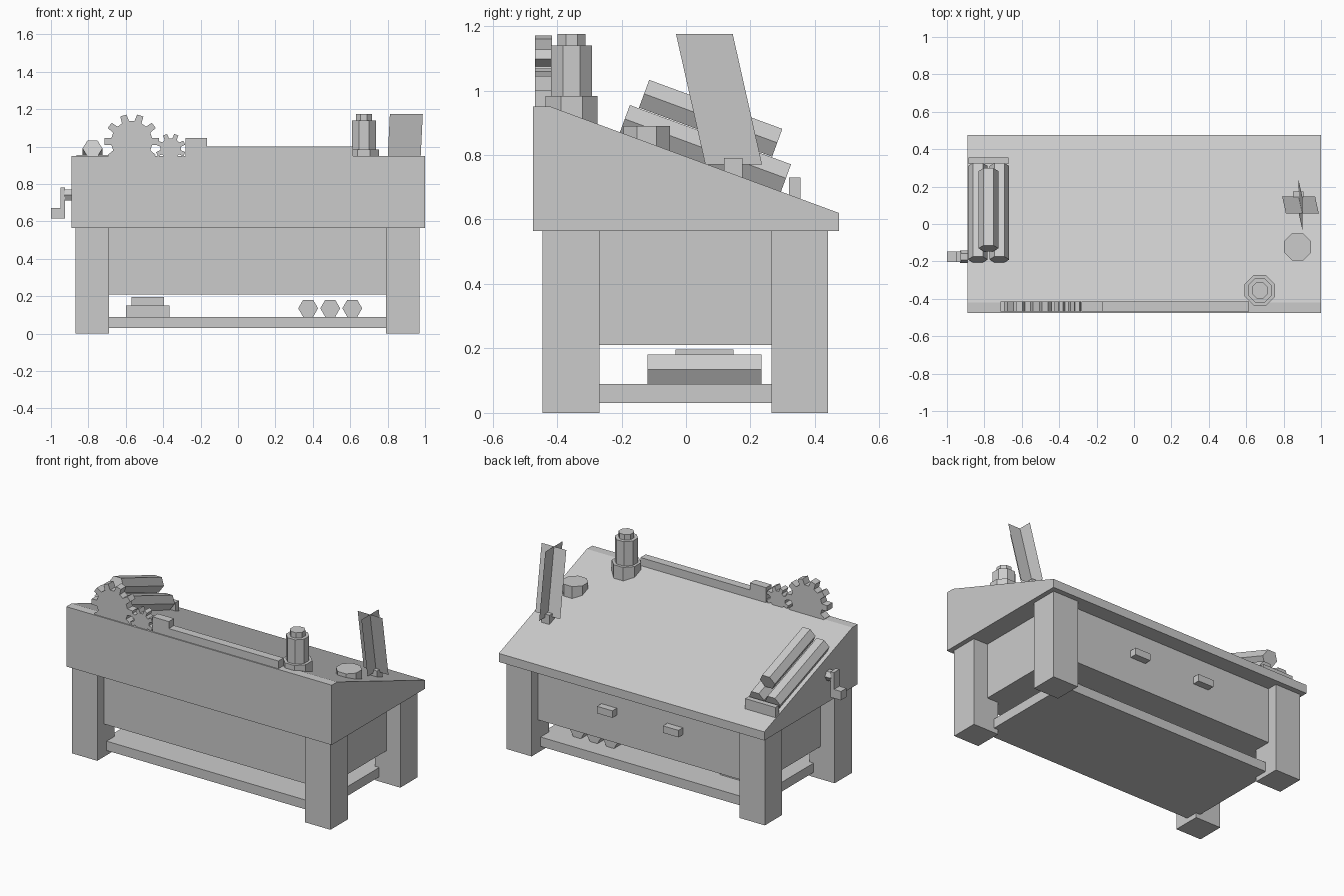
import bpy, bmesh
from math import cos, sin, pi
from mathutils import Vector

cube = bpy.data.objects.get("Cube")
if cube:
    bpy.data.objects.remove(cube)

grey = bpy.data.materials.new("plain_grey")
grey.use_nodes = True
GREY = (0.6, 0.6, 0.6, 1)
grey.diffuse_color = GREY
grey.node_tree.nodes["Principled BSDF"].inputs["Base Color"].default_value = GREY
X, Y = Vector((1, 0, 0)), Vector((0, 1, 0))


def finish(name, bm):
    bmesh.ops.recalc_face_normals(bm, faces=bm.faces)
    mesh = bpy.data.meshes.new(name)
    bm.to_mesh(mesh)
    bm.free()
    mesh.materials.append(grey)
    obj = bpy.data.objects.new(name, mesh)
    bpy.context.collection.objects.link(obj)
    return obj


def prism(name, outline, start, end, u=X):
    """Sweep a 2D outline from start to end; u is the outline's first axis."""
    start, end = Vector(start), Vector(end)
    v = (end - start).normalized().cross(u)
    bm = bmesh.new()
    a, b = [[bm.verts.new(o + u * p + v * q) for p, q in outline] for o in (start, end)]
    bm.faces.new(a[::-1])
    bm.faces.new(b)
    for i in range(len(a)):
        j = (i + 1) % len(a)
        bm.faces.new((a[i], a[j], b[j], b[i]))
    return finish(name, bm)


def box(name, x, y, z):
    outline = [(x[0], y[0]), (x[1], y[0]), (x[1], y[1]), (x[0], y[1])]
    return prism(name, outline, (0, 0, z[0]), (0, 0, z[1]))


def hexagon(r):
    return [(r * cos(i * pi / 3), r * sin(i * pi / 3)) for i in range(6)]


def octagon(apothem):
    r = apothem / cos(pi / 8)
    return [(r * cos((i + 0.5) * pi / 4), r * sin((i + 0.5) * pi / 4)) for i in range(8)]


def gear(name, x, z, teeth, root, tip):
    """Spur gear facing the front, with a gap between teeth straight up."""
    step = 2 * pi / teeth
    outline = []
    for i in range(teeth):
        mid = pi / 2 + (i + 0.5) * step
        for offset, r in ((-0.29, root), (-0.19, tip), (0.19, tip), (0.29, root)):
            outline.append((r * cos(mid + offset * step), r * sin(mid + offset * step)))
    prism(name, outline, (x, -0.415, z), (x, -0.468, z))


# Sloping desk top, cabinet and low shelf
prism("sloping_top", [(-0.475, 0.565), (0.475, 0.565), (0.475, 0.62),
                      (-0.42, 0.95), (-0.475, 0.95)], (-0.89, 0, 0), (1, 0, 0), Y)
box("cabinet", (-0.77, 0.87), (-0.375, 0.375), (0.21, 0.565))
box("low_shelf", (-0.72, 0.82), (-0.35, 0.35), (0.03, 0.09))

# Four square legs
for side, x in (("right", -0.78), ("left", 0.88)):
    for end, y in (("front", -0.357), ("back", 0.353)):
        box(f"{end}_{side}_leg", (x - 0.09, x + 0.09), (y - 0.088, y + 0.088), (0, 0.565))

# Drawer handles on the back
for side, x in (("right", -0.185), ("left", 0.285)):
    box(f"{side}_drawer_handle", (x - 0.055, x + 0.055), (0.37, 0.42), (0.39, 0.435))

# Gear train and rail along the top front edge
gear("large_gear", -0.568, 1.027, 10, 0.11, 0.147)
gear("small_gear", -0.36, 0.99, 8, 0.055, 0.08)
box("rail_block", (-0.28, -0.165), (-0.468, -0.415), (0.93, 1.045))
box("rail", (-0.165, 0.615), (-0.468, -0.415), (0.93, 1.0))

# Stepped octagonal bottle and low round pot
for part, apothem, low, high in (("base", 0.081, 0.86, 0.983), ("body", 0.064, 0.98, 1.14),
                                 ("cap", 0.043, 1.14, 1.175)):
    prism(f"bottle_{part}", octagon(apothem), (0.673, -0.355, low), (0.673, -0.355, high))
prism("low_pot", octagon(0.072), (0.875, -0.122, 0.78), (0.875, -0.122, 0.89))

# Leaning feather: two crossed vanes in a small holder
foot, tip = Vector((0.88, 0.148, 0.77)), Vector((0.9, 0.057, 1.175))
for name, half in (("wide_vane", X * 0.088), ("cross_vane", Y * 0.088)):
    bm = bmesh.new()
    bm.faces.new([bm.verts.new(p) for p in (foot - half, foot + half, tip + half, tip - half)])
    finish(name, bm)
box("feather_holder", (0.85, 0.907), (0.118, 0.175), (0.70, 0.79))

# Rolled scrolls resting on the slope against a stop
for side, x in (("right", -0.835), ("left", -0.72)):
    prism(f"{side}_scroll", hexagon(0.053), (x, -0.19, 0.912), (x, 0.31, 0.728))
prism("upper_scroll", hexagon(0.053), (-0.778, -0.13, 0.99), (-0.778, 0.283, 0.838))
box("scroll_stop", (-0.885, -0.67), (0.32, 0.355), (0.64, 0.73))

# Crank on the right side
prism("crank_hub", hexagon(0.034), (-0.89, -0.175, 0.74), (-0.93, -0.175, 0.74), Y)
box("crank_arm", (-0.95, -0.925), (-0.203, -0.147), (0.615, 0.78))
box("crank_grip", (-1, -0.95), (-0.203, -0.147), (0.615, 0.672))

# Books and rolls stored on the shelf
box("lower_book", (-0.6, -0.365), (-0.06, 0.175), (0.09, 0.15))
box("upper_book", (-0.57, -0.395), (-0.033, 0.147), (0.15, 0.197))
for i in range(3):
    x = 0.375 + i * 0.118
    prism(f"shelf_roll_{i + 1}", hexagon(0.053), (x, -0.12, 0.135), (x, 0.235, 0.135))
